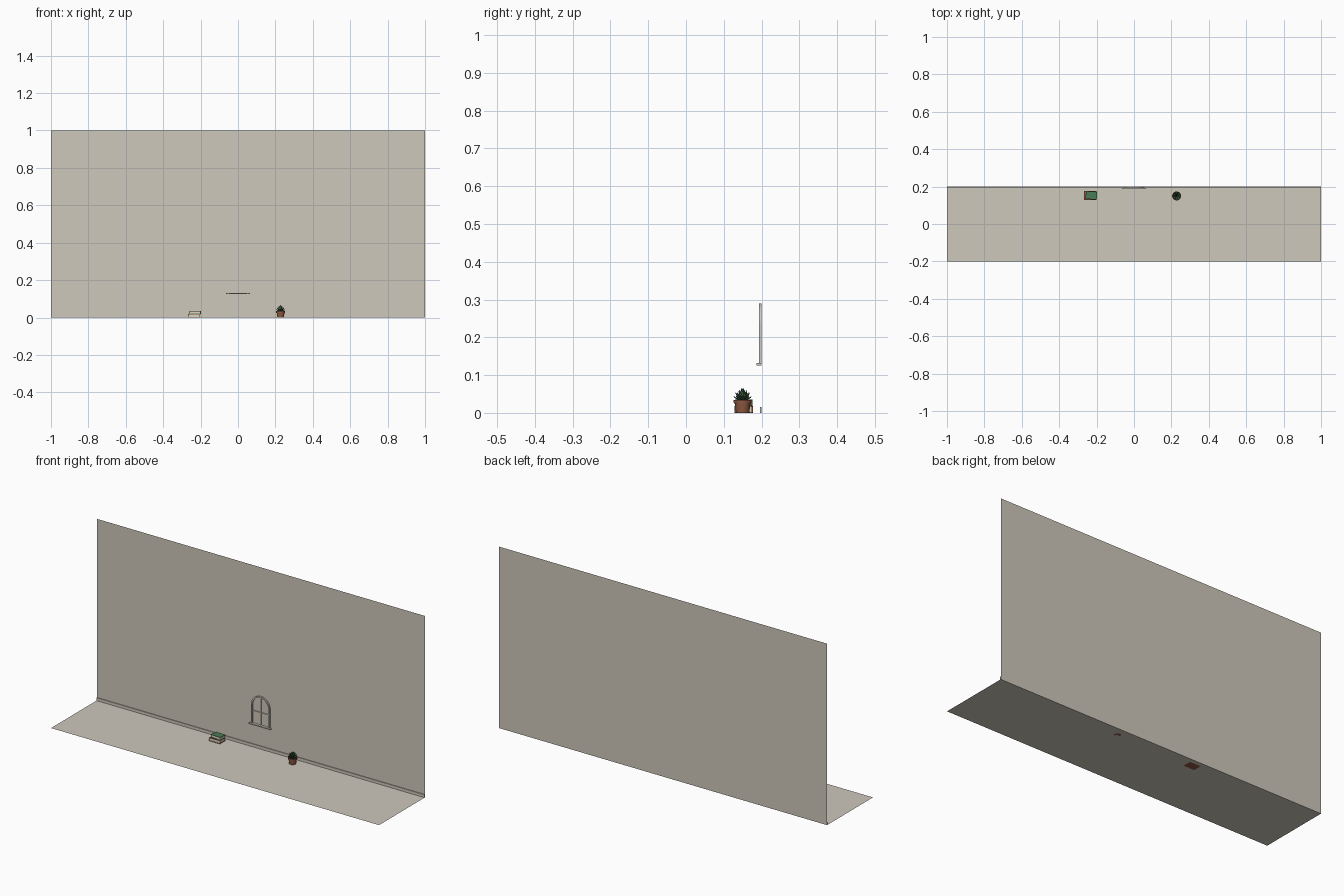
import bpy, bmesh, math
from mathutils import Matrix, Vector

if "Cube" in bpy.data.objects:
    bpy.data.objects.remove(bpy.data.objects["Cube"])


def material(name, rgb):
    m = bpy.data.materials.new(name)
    m.diffuse_color = (*rgb, 1)
    m.use_nodes = True
    m.node_tree.nodes["Principled BSDF"].inputs["Base Color"].default_value = m.diffuse_color
    return m


PLASTER = material("warm plaster", (0.62, 0.58, 0.50))
CLAY = material("terracotta", (0.27, 0.10, 0.055))
SOIL = material("dark soil", (0.04, 0.025, 0.018))
LEAF = material("leaf green", (0.045, 0.12, 0.055))
GREEN = material("green cover", (0.07, 0.20, 0.09))
BROWN = material("brown cover", (0.28, 0.10, 0.06))
PAPER = material("cream paper", (0.72, 0.66, 0.52))


def finish(name, bm, mat, smooth=False):
    bmesh.ops.recalc_face_normals(bm, faces=bm.faces)
    me = bpy.data.meshes.new(name)
    bm.to_mesh(me)
    bm.free()
    me.materials.append(mat)
    ob = bpy.data.objects.new(name, me)
    bpy.context.collection.objects.link(ob)
    if smooth:
        bpy.context.view_layer.objects.active = ob
        ob.select_set(True)
        bpy.ops.object.shade_smooth_by_angle(angle=math.radians(40))
        ob.select_set(False)
    return ob


def box(name, lo, hi, mat, place=Matrix()):
    bm = bmesh.new()
    bmesh.ops.create_cube(bm, size=1)
    for v in bm.verts:
        v.co = place @ Vector([(a + b) / 2 + c * (b - a) for a, b, c in zip(lo, hi, v.co)])
    return finish(name, bm, mat)


def sheet(name, corners, mat):
    bm = bmesh.new()
    bm.faces.new([bm.verts.new(c) for c in corners])
    me = bpy.data.meshes.new(name)
    bm.to_mesh(me)
    bm.free()
    me.materials.append(mat)
    bpy.context.collection.objects.link(bpy.data.objects.new(name, me))


# Room: floor and wall sheets, skirting board
sheet("floor", [(-1, -.2, 0), (1, -.2, 0), (1, .2, 0), (-1, .2, 0)], PLASTER)
sheet("wall", [(-1, .2, 0), (1, .2, 0), (1, .2, 1), (-1, .2, 1)], PLASTER)
box("skirting_board", (-1, .196, 0), (1, .2, .016), PLASTER)

# Arched window: frame swept around the opening, glazing bars, sill
R, W, SPRING, BASE = .057, .008, .233, .132


def arch(r, base):
    pts = [(r, base)]
    pts += [(r * math.cos(a * math.pi / 24), SPRING + r * math.sin(a * math.pi / 24)) for a in range(25)]
    return pts + [(-r, base)]


bm = bmesh.new()
outer, inner = arch(R, BASE), arch(R - W, BASE)
rings = [[bm.verts.new((x, y, z)) for x, z in path]
         for path, y in ((outer, .193), (inner, .193), (inner, .2), (outer, .2))]
for i in range(len(outer) - 1):
    for k in range(4):
        a, b = rings[k], rings[(k + 1) % 4]
        bm.faces.new((a[i], a[i + 1], b[i + 1], b[i]))
for i in (0, -1):
    bm.faces.new([r[i] for r in rings])
finish("window_frame", bm, PLASTER, True)
box("window_upright", (-.0025, .195, BASE), (.0025, .2, SPRING + R - W), PLASTER)
box("window_crossbar", (-R + W, .195, .197), (R - W, .2, .202), PLASTER)
box("window_sill", (-.065, .186, .126), (.065, .2, BASE), PLASTER)


# Books: two boards, a spine on the left, inset pages
def book(name, centre, z, size, turn, mat):
    w, d, h = (s / 2 for s in size)
    t = .0025
    place = Matrix.Translation((*centre, z)) @ Matrix.Rotation(math.radians(turn), 4, 'Z')
    box(name + "_lower_board", (-w, -d, 0), (w, d, t), mat, place)
    box(name + "_upper_board", (-w, -d, 2 * h - t), (w, d, 2 * h), mat, place)
    box(name + "_spine", (-w, -d, t), (-w + t, d, 2 * h - t), mat, place)
    box(name + "_pages", (-w + t, -d + .002, t), (w - .002, d - .002, 2 * h - t), PAPER, place)


book("bottom_book", (-.234, .153), 0, (.066, .048, .018), 0, BROWN)
book("top_book", (-.228, .153), .018, (.06, .042, .018), -4, GREEN)

# Flower pot: lathed profile with a thick rim
PX, PY = .228, .15


def lathe(name, profile, mat, sides=32):
    bm = bmesh.new()
    rows = [[bm.verts.new((PX + r * math.cos(2 * math.pi * i / sides),
                           PY + r * math.sin(2 * math.pi * i / sides), z)) for i in range(sides)]
            for r, z in profile]
    for a, b in zip(rows, rows[1:]):
        for i in range(sides):
            j = (i + 1) % sides
            bm.faces.new((a[i], a[j], b[j], b[i]))
    bm.faces.new(rows[0])
    bm.faces.new(rows[-1])
    return finish(name, bm, mat, True)


lathe("pot", [(.0175, 0), (.0205, .025), (.0235, .025), (.024, .034), (.021, .034), (.020, .028)], CLAY)
lathe("soil", [(.0203, .028), (.0203, .0305)], SOIL)

# Succulent: rings of pointed leaves, steeper towards the middle
STATIONS = ((0, .0025), (.3, .0045), (.6, .0055), (.85, .003))
bm = bmesh.new()
for count, length, tilt, start in ((8, .026, 22, 0), (7, .029, 45, 25), (5, .031, 65, 10), (3, .035, 82, 40)):
    for n in range(count):
        turn = Matrix.Rotation(math.radians(start + 360 * n / count), 4, 'Z')
        lean = Matrix.Rotation(-math.radians(tilt), 4, 'Y')
        m = Matrix.Translation((PX, PY, .031)) @ turn @ Matrix.Translation((.002, 0, 0)) @ lean
        rows = []
        for s, w in STATIONS:
            curl = .004 * s * s
            rows.append([bm.verts.new(m @ Vector((s * length, y, curl + z))) for y, z in
                         ((w, .0008), (0, .0012), (-w, .0008), (0, -.0018))])
        tip = bm.verts.new(m @ Vector((length, 0, .0045)))
        for a, b in zip(rows, rows[1:]):
            for i in range(4):
                j = (i + 1) % 4
                bm.faces.new((a[i], a[j], b[j], b[i]))
        for i in range(4):
            bm.faces.new((rows[-1][i], rows[-1][(i + 1) % 4], tip))
        bm.faces.new(rows[0])
finish("succulent_leaves", bm, LEAF, True)
